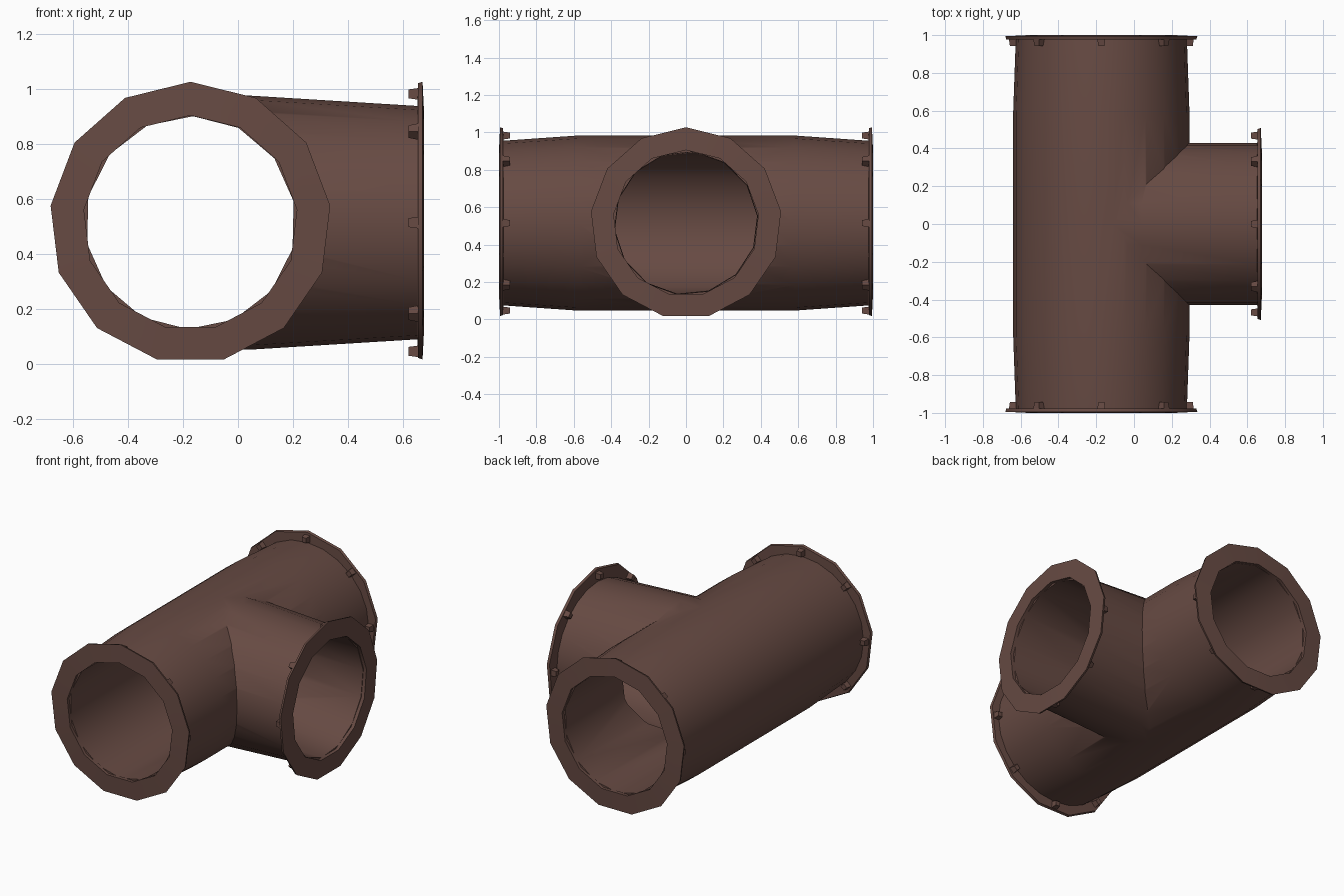
import bpy, bmesh, math
from mathutils import Vector

if "Cube" in bpy.data.objects:
    bpy.data.objects.remove(bpy.data.objects["Cube"])

mat = bpy.data.materials.new("rusty brown")
mat.diffuse_color = (0.135, 0.069, 0.056, 1)
mat.use_nodes = True
mat.node_tree.nodes["Principled BSDF"].inputs["Base Color"].default_value = mat.diffuse_color

X, Y, Z = Vector((1, 0, 0)), Vector((0, 1, 0)), Vector((0, 0, 1))
MAIN_C = Vector((-0.173, 0, 0.515))   # main pipe axis
SIDE_C = Vector((0, 0, 0.515))        # branch axis


def finish(bm, name, smooth=None):
    bmesh.ops.recalc_face_normals(bm, faces=bm.faces)
    me = bpy.data.meshes.new(name)
    bm.to_mesh(me)
    bm.free()
    ob = bpy.data.objects.new(name, me)
    bpy.context.collection.objects.link(ob)
    me.materials.append(mat)
    if smooth:
        shade(ob, smooth)
    return ob


def select(ob):
    bpy.ops.object.select_all(action='DESELECT')
    ob.select_set(True)
    bpy.context.view_layer.objects.active = ob


def shade(ob, deg):
    select(ob)
    bpy.ops.object.shade_smooth_by_angle(angle=math.radians(deg))


def loft(name, rings, n, centre, side, axis, phase=0.0, closed=False, smooth=None):
    """Rings are (distance along axis, half width, half height)."""
    bm = bmesh.new()
    loops = []
    for d, a, b in rings:
        loops.append([bm.verts.new(centre + axis * d
                      + side * a * math.cos(phase + 2 * math.pi * i / n)
                      + Z * b * math.sin(phase + 2 * math.pi * i / n)) for i in range(n)])
    pairs = list(zip(loops, loops[1:]))
    if closed:
        pairs.append((loops[-1], loops[0]))
    else:
        bm.faces.new(loops[0])
        bm.faces.new(loops[-1])
    for p, q in pairs:
        for i in range(n):
            j = (i + 1) % n
            bm.faces.new((p[i], p[j], q[j], q[i]))
    return finish(bm, name, smooth)


def boolean(ob, other, op):
    mod = ob.modifiers.new(op, 'BOOLEAN')
    mod.operation, mod.object, mod.solver = op, other, 'EXACT'
    select(ob)
    bpy.ops.object.modifier_apply(modifier=mod.name)
    bpy.data.objects.remove(other)


# hollow tee body: main pipe plus branch, minus both bores
body = loft("tee_body", [(-0.98, 0.453, 0.44), (-0.58, 0.467, 0.468),
                         (0.58, 0.467, 0.468), (0.98, 0.453, 0.44)], 24, MAIN_C, X, Y)
branch = loft("branch", [(-0.15, 0.43, 0.460), (0.04, 0.43, 0.462), (0.655, 0.43, 0.424)],
              24, SIDE_C, Y, X)
boolean(body, branch, 'UNION')
bore = loft("bore", [(-1.1, 0.383, 0.387), (1.1, 0.383, 0.387)], 14, MAIN_C, X, Y, 0.2)
boolean(body, bore, 'DIFFERENCE')
side_bore = loft("side_bore", [(-0.17, 0.38, 0.38), (0.8, 0.385, 0.385)], 14, SIDE_C, Y, X, 0.1)
boolean(body, side_bore, 'DIFFERENCE')
shade(body, 35)


def flange(name, centre, side, axis, end):
    """Thin faceted ring with eight bolt heads on its back."""
    prof = [(end, 0.39), (end - 0.006, 0.512), (end - 0.022, 0.507), (end - 0.026, 0.39)]
    loft(name + "_flange", [(d, r, r) for d, r in prof], 13, centre, side, axis,
         phase=math.pi / 2, closed=True, smooth=30)
    bm = bmesh.new()
    for k in range(8):
        t = k * math.pi / 4
        rad = side * math.cos(t) + Z * math.sin(t)
        tan = Z * math.cos(t) - side * math.sin(t)
        loops = []
        for d, s in ((end - 0.058, 0.016), (end - 0.015, 0.022)):
            c = centre + axis * d + rad * 0.468
            loops.append([bm.verts.new(c + rad * u * s + tan * v * s)
                          for u, v in ((-1, -1), (1, -1), (1, 1), (-1, 1))])
        bm.faces.new(loops[0])
        bm.faces.new(loops[1])
        for i in range(4):
            j = (i + 1) % 4
            bm.faces.new((loops[0][i], loops[0][j], loops[1][j], loops[1][i]))
    finish(bm, name + "_bolts")


flange("front", MAIN_C, X, -Y, 1.0)
flange("back", MAIN_C, X, Y, 1.0)
flange("branch", SIDE_C, Y, X, 0.677)
